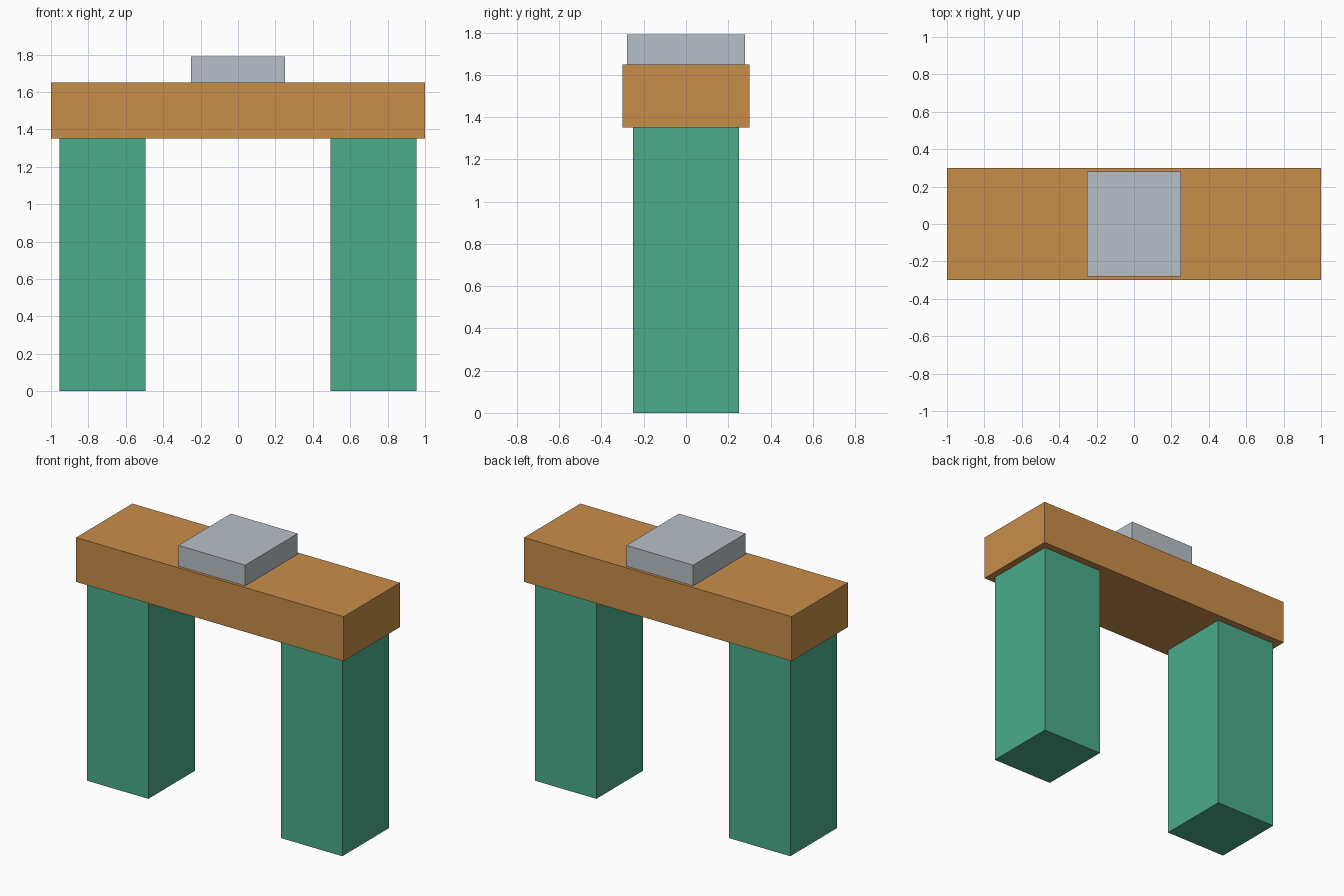
import bpy

if "Cube" in bpy.data.objects:
    bpy.data.objects.remove(bpy.data.objects["Cube"], do_unlink=True)


def make_material(name, color):
    mat = bpy.data.materials.new(name)
    mat.use_nodes = True
    mat.diffuse_color = (*color, 1)
    mat.node_tree.nodes["Principled BSDF"].inputs["Base Color"].default_value = (*color, 1)
    return mat


def box(name, mat, x, width, depth, bottom, top):
    """Block centred on y, spanning bottom to top."""
    bpy.ops.mesh.primitive_cube_add(size=1, location=(x, 0, (bottom + top) / 2))
    obj = bpy.context.object
    obj.name = name
    obj.scale = (width, depth, top - bottom)
    bpy.ops.object.transform_apply(location=False, rotation=False, scale=True)
    obj.data.materials.append(mat)
    return obj


green = make_material("green", (0.07, 0.407, 0.254))
orange = make_material("orange", (0.578, 0.27, 0.068))
grey = make_material("grey", (0.485, 0.527, 0.578))

LEG_TOP, BEAM_TOP, CAP_TOP = 1.35, 1.65, 1.79

# Two pillars
for side, sign in (("left", 1), ("right", -1)):
    box(side + "_pillar", green, sign * 0.725, 0.46, 0.5, 0, LEG_TOP)

# Beam across the pillars
box("beam", orange, 0, 2, 0.6, LEG_TOP, BEAM_TOP)

# Block on top of the beam
box("top_block", grey, 0, 0.5, 0.56, BEAM_TOP, CAP_TOP)
